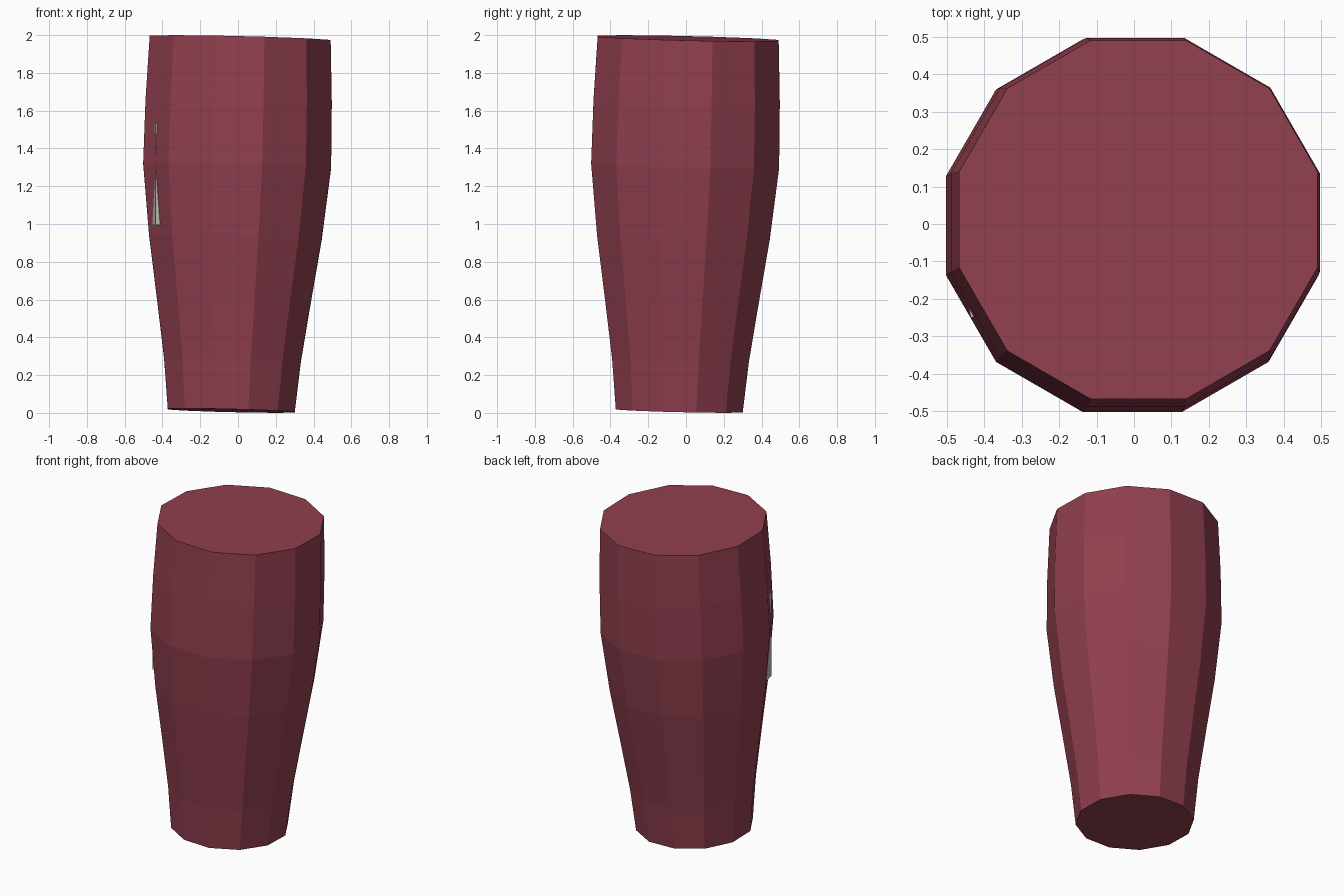
import bpy, bmesh, math
from mathutils import Vector, Matrix

if "Cube" in bpy.data.objects:
    bpy.data.objects.remove(bpy.data.objects["Cube"])


def material(name, colour):
    m = bpy.data.materials.new(name)
    m.diffuse_color = (*colour, 1)
    m.use_nodes = True
    m.node_tree.nodes["Principled BSDF"].inputs["Base Color"].default_value = m.diffuse_color
    return m


def make_object(name, bm, mat):
    bmesh.ops.recalc_face_normals(bm, faces=bm.faces)
    mesh = bpy.data.meshes.new(name)
    bm.to_mesh(mesh)
    bm.free()
    mesh.materials.append(mat)
    obj = bpy.data.objects.new(name, mesh)
    bpy.context.collection.objects.link(obj)
    return obj


dark_red = material("dark_red", (0.283, 0.050, 0.078))
pale_grey = material("pale_grey", (0.546, 0.515, 0.445))

# Tapered twelve-sided body: (height, distance from axis to flat side)
SIDES = 12
LEAN = 0.024
profile = [(0.012, 0.336), (0.28, 0.362), (0.60, 0.408), (0.93, 0.457),
           (1.31, 0.4975), (1.65, 0.493), (1.983, 0.479)]
bm = bmesh.new()
rings = []
for height, apothem in profile:
    radius = apothem / math.cos(math.pi / SIDES)
    centre = -0.036 + LEAN * height
    ring = []
    for i in range(SIDES):
        a = 2 * math.pi * (i + 0.5) / SIDES
        x, y = radius * math.cos(a), radius * math.sin(a)
        # rings tip with the leaning axis
        ring.append(bm.verts.new((centre + x, centre + y, height - LEAN * (x + y))))
    rings.append(ring)
for low, high in zip(rings, rings[1:]):
    for i in range(SIDES):
        j = (i + 1) % SIDES
        bm.faces.new((low[i], low[j], high[j], high[i]))
bm.faces.new(rings[0][::-1])
bm.faces.new(rings[-1])
make_object("tapered_body", bm, dark_red)

# Upright strip sunk into the side, with one long edge showing
bm = bmesh.new()
bmesh.ops.create_cube(bm, size=1)
bmesh.ops.translate(bm, verts=bm.verts, vec=(0.5, 0.5, 0.5))
bmesh.ops.scale(bm, verts=bm.verts, vec=(0.05, 0.10, 0.54))
strip = make_object("side_strip", bm, pale_grey)
strip.matrix_world = (Matrix.Translation(Vector((-0.436, -0.250, 0.995)))
                      @ Matrix.Rotation(math.radians(13), 4, 'Z'))
